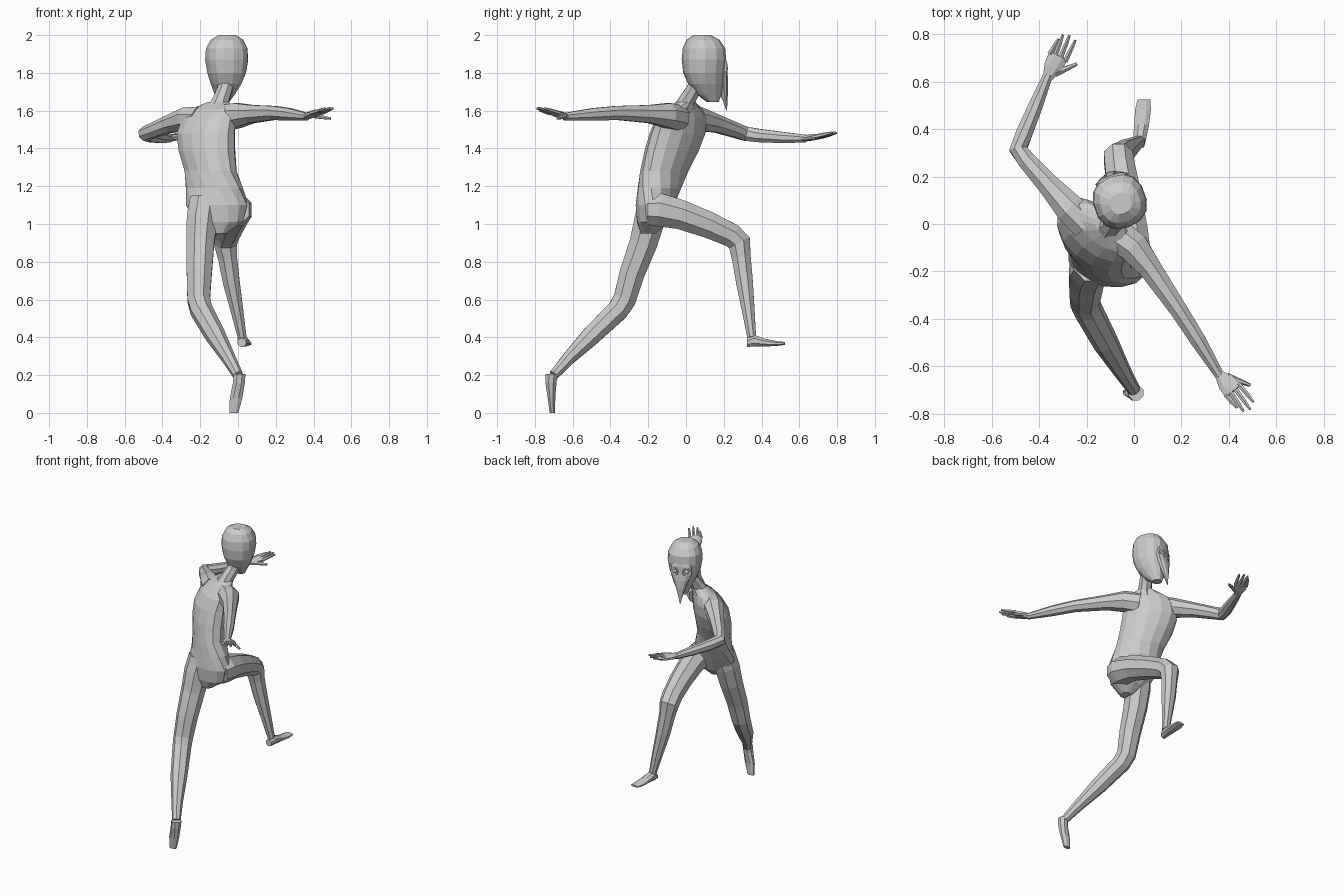
import bpy, bmesh
from math import sin, cos, pi, radians, copysign
from mathutils import Vector, Matrix


def loft(name, pts, hint=(1, 0, 0), n=8, power=1.0, axis=None, yaws=None):
    """Closed skin over rings (x, y, z, half width, half height)."""
    bm = bmesh.new()
    c = [Vector(p[:3]) for p in pts]
    rings = []
    for i, p in enumerate(pts):
        if axis:
            t = Vector(axis)
        else:
            a = (c[i] - c[i - 1]).normalized() if i else Vector()
            b = (c[i + 1] - c[i]).normalized() if i < len(c) - 1 else Vector()
            t = (a + b).normalized()
        h = Vector((cos(radians(yaws[i])), sin(radians(yaws[i])), 0)) if yaws else Vector(hint)
        s = (h - t * h.dot(t)).normalized()
        u = t.cross(s)
        ring = []
        for k in range(n):
            q = 2 * pi * (k + 0.5) / n
            x, y = cos(q), sin(q)
            x = copysign(abs(x) ** power, x)
            y = copysign(abs(y) ** power, y)
            ring.append(bm.verts.new(c[i] + s * x * p[3] + u * y * p[4]))
        rings.append(ring)
    for r, q in zip(rings, rings[1:]):
        for k in range(n):
            j = (k + 1) % n
            bm.faces.new((r[k], r[j], q[j], q[k]))
    bm.faces.new(rings[0])
    bm.faces.new(rings[-1])
    bmesh.ops.recalc_face_normals(bm, faces=bm.faces)
    me = bpy.data.meshes.new(name)
    bm.to_mesh(me)
    bm.free()
    ob = bpy.data.objects.new(name, me)
    bpy.context.collection.objects.link(ob)
    return ob


def limb(name, pts, hint=(1, 0, 0)):
    return loft(name, [(*p, p[3]) for p in pts], hint)


# Torso: twists from the hips to the shoulder line
loft("torso", [
    (-.10, -.20, .95, .04, .04), (-.10, -.18, 1.01, .13, .08),
    (-.11, -.165, 1.10, .168, .10), (-.125, -.14, 1.19, .16, .105),
    (-.145, -.115, 1.28, .158, .105), (-.165, -.075, 1.39, .175, .115),
    (-.17, -.045, 1.48, .182, .115), (-.155, -.025, 1.56, .175, .095),
    (-.13, -.015, 1.61, .14, .07), (-.105, 0, 1.645, .06, .05)],
    n=14, axis=(0, 0, 1), yaws=[0, -5, -10, -25, -38, -41, -41, -41, -38, -30])
limb("neck", [(-.11, -.02, 1.59, .062), (-.09, .005, 1.655, .046),
              (-.07, .04, 1.71, .042), (-.06, .07, 1.77, .05)])

# Head and bird-like mask, made about the origin and then turned
place = Matrix.Translation((-.06, .095, 0)) @ Matrix.Rotation(radians(20), 4, 'Z')
head_parts = [loft("head", [
    (0, .05, 1.645, .03, .03), (0, .03, 1.685, .05, .065), (0, .01, 1.74, .078, .092),
    (0, 0, 1.80, .10, .108), (0, 0, 1.87, .112, .115), (0, 0, 1.93, .108, .11),
    (0, -.005, 1.975, .085, .085), (0, -.01, 2.0, .045, .045)],
    n=14, power=.85, axis=(0, 0, 1))]
head_parts.append(loft("mask", [
    (0, .095, 1.90, .035, .012), (0, .10, 1.86, .07, .018), (0, .095, 1.81, .075, .026),
    (0, .098, 1.765, .055, .032), (0, .108, 1.71, .033, .026),
    (0, .12, 1.65, .014, .012), (0, .128, 1.60, .002, .002)],
    n=10, axis=(0, 0, 1)))
for side, label in ((-1, "left"), (1, "right")):
    bpy.ops.mesh.primitive_torus_add(major_radius=.024, minor_radius=.005,
                                     major_segments=12, minor_segments=5)
    rim = bpy.context.object
    rim.name = label + "_eye_rim"
    spot = Matrix.Translation((side * .04, .112, 1.825)) @ Matrix.Rotation(radians(-side * 22), 4, 'Z')
    rim.data.transform(spot @ Matrix.Rotation(pi / 2, 4, 'X'))
    bpy.ops.mesh.primitive_uv_sphere_add(segments=10, ring_count=6, radius=.018)
    eye = bpy.context.object
    eye.name = label + "_eye"
    eye.data.transform(spot @ Matrix.Diagonal((1, .5, .7, 1)))
    head_parts += [rim, eye]
for ob in head_parts:
    ob.data.transform(place)

# Arms: left reaches forward, right stretches back
limb("left_arm", [(-.20, 0, 1.55, .075), (-.27, .065, 1.555, .068), (-.36, .165, 1.53, .05),
                  (-.45, .265, 1.495, .042), (-.488, .315, 1.478, .041),
                  (-.462, .385, 1.468, .038), (-.41, .51, 1.458, .032),
                  (-.362, .63, 1.452, .022)], (0, 0, 1))
limb("right_arm", [(-.08, -.04, 1.56, .075), (0, -.10, 1.575, .07), (.07, -.19, 1.582, .052),
                   (.19, -.365, 1.588, .04), (.27, -.49, 1.58, .036),
                   (.365, -.645, 1.568, .021)], (0, 0, 1))


# Hands: flat palm, four fingers and a thumb
def hand(label, wrist, knuckle, tips, thumb):
    w, k, th = Vector(wrist), Vector(knuckle), Vector(thumb)
    d = (k - w).normalized()
    s = d.cross((0, 0, 1)).normalized()
    if s.dot(th - k) < 0:
        s = -s
    m = w.lerp(k, .5)
    loft(label + "_palm", [(*w, .022, .018), (*m, .042, .018), (*k, .046, .014)], s)
    for i, tip in enumerate(tips):
        a = k - d * .01 + s * (i - 1.5) * .024
        b = a.lerp(Vector(tip), .6)
        loft(f"{label}_finger_{i + 1}", [(*a, .012, .012), (*b, .010, .010), (*tip, .006, .006)], s, 6)
    a = w.lerp(k, .3) + s * .02
    b = a.lerp(th, .55)
    loft(label + "_thumb", [(*a, .016, .014), (*b, .012, .011), (*th, .007, .007)], d, 6)


hand("left", (-.365, .615, 1.452), (-.318, .71, 1.464),
     [(-.318, .78, 1.476), (-.30, .797, 1.482), (-.272, .795, 1.484), (-.247, .775, 1.484)],
     (-.24, .675, 1.452))
hand("right", (.36, -.635, 1.569), (.42, -.705, 1.59),
     [(.435, -.775, 1.602), (.462, -.79, 1.612), (.49, -.782, 1.614), (.503, -.75, 1.612)],
     (.49, -.68, 1.558))

# Legs: left pushes off behind, right is raised in front
limb("left_leg", [(-.175, -.165, 1.13, .085), (-.19, -.19, 1.03, .088), (-.20, -.225, .90, .08),
                  (-.205, -.285, .74, .072), (-.208, -.325, .60, .065), (-.195, -.36, .545, .062),
                  (-.12, -.50, .41, .055), (-.05, -.62, .29, .038), (0, -.70, .20, .028)])
limb("right_leg", [(-.02, -.20, 1.075, .085), (-.015, -.14, 1.075, .095), (-.02, -.03, 1.05, .084),
                   (-.04, .12, .995, .075), (-.06, .24, .94, .068), (-.066, .283, .90, .066),
                   (-.055, .293, .82, .054), (-.035, .31, .69, .048),
                   (-.005, .33, .54, .036), (.022, .348, .40, .025)])

# Feet
loft("left_foot", [(.008, -.712, .205, .034, .034), (.005, -.715, .16, .034, .032),
                   (-.01, -.712, .08, .036, .022), (-.022, -.708, .0, .026, .015)],
     axis=(0, 0, 1))
loft("right_foot", [(.02, .322, .372, .024, .024), (.024, .36, .382, .03, .034),
                    (.032, .42, .372, .034, .022), (.038, .48, .367, .036, .014),
                    (.042, .525, .368, .03, .008)], axis=(0, 1, 0))
